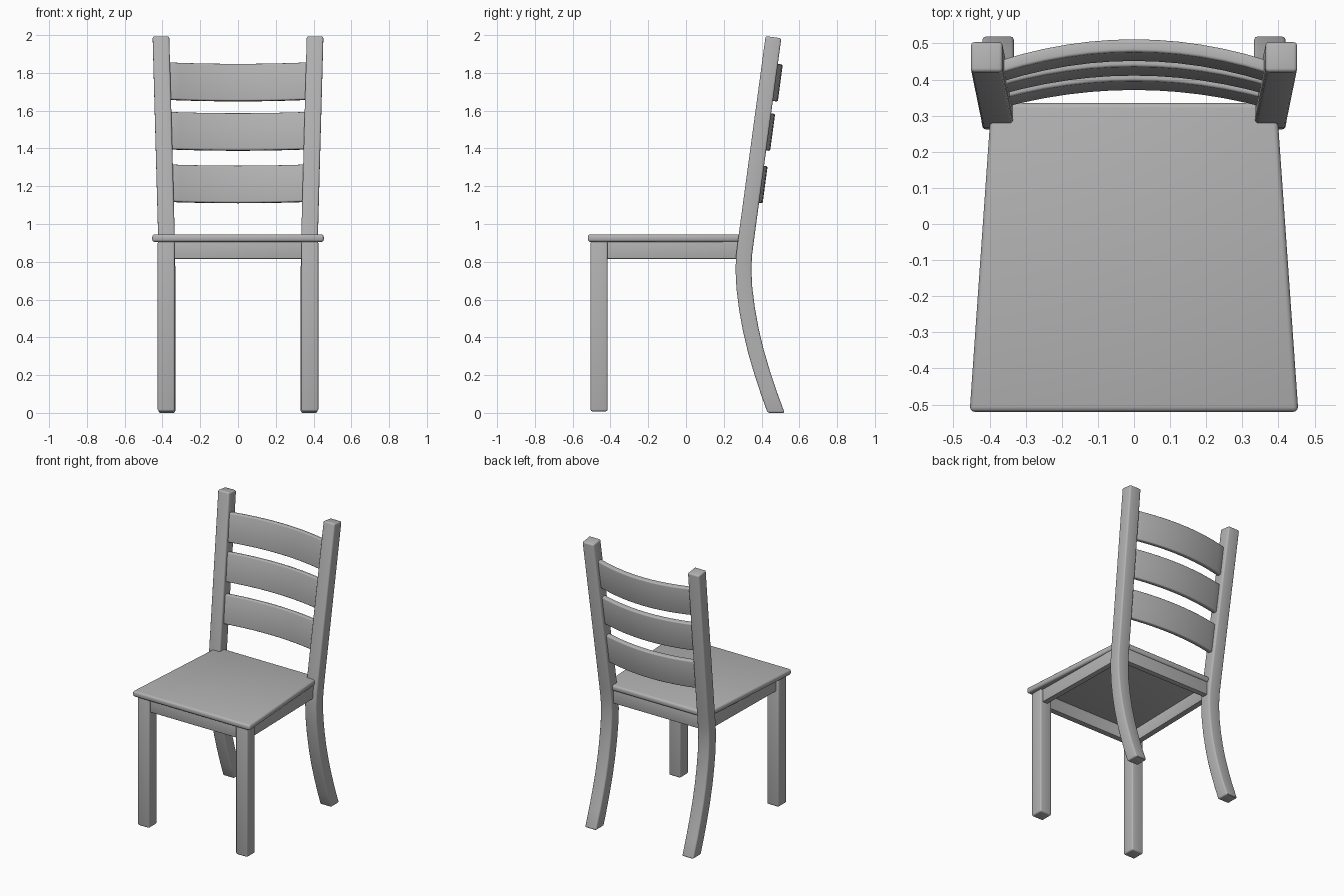
import bpy, bmesh, math
from mathutils import Vector

cube = bpy.data.objects.get("Cube")
if cube:
    bpy.data.objects.remove(cube, do_unlink=True)

grey = bpy.data.materials.new("plain_grey")
grey.use_nodes = True
grey.diffuse_color = (0.45, 0.45, 0.45, 1)
grey.node_tree.nodes["Principled BSDF"].inputs["Base Color"].default_value = grey.diffuse_color


def finish(name, bm, bevel):
    """Round the hard edges, shade smoothly and add the part to the scene."""
    bmesh.ops.recalc_face_normals(bm, faces=bm.faces)
    hard = [e for e in bm.edges if e.calc_face_angle(0) > math.radians(50)]
    bmesh.ops.bevel(bm, geom=hard, offset=bevel, segments=3, profile=0.5,
                    affect='EDGES', clamp_overlap=True)
    mesh = bpy.data.meshes.new(name)
    bm.to_mesh(mesh)
    bm.free()
    mesh.materials.append(grey)
    ob = bpy.data.objects.new(name, mesh)
    bpy.context.collection.objects.link(ob)
    bpy.ops.object.select_all(action='DESELECT')
    ob.select_set(True)
    bpy.context.view_layer.objects.active = ob
    bpy.ops.object.shade_smooth_by_angle(angle=math.radians(35))
    return ob


def loft(name, rings, bevel, closed=False):
    """Skin a list of four-cornered rings, capped or joined end to end."""
    bm = bmesh.new()
    vs = [[bm.verts.new(p) for p in ring] for ring in rings]
    pairs = list(zip(vs, vs[1:])) + ([(vs[-1], vs[0])] if closed else [])
    for a, b in pairs:
        for i in range(4):
            j = (i + 1) % 4
            bm.faces.new((a[i], a[j], b[j], b[i]))
    if not closed:
        bm.faces.new(vs[0])
        bm.faces.new(vs[-1])
    return finish(name, bm, bevel)


def trapezoid(front, back, y0, y1, z):
    return [(-front, y0, z), (front, y0, z), (back, y1, z), (-back, y1, z)]


# Seat board, narrower at the back
loft("seat", [trapezoid(0.455, 0.395, -0.52, 0.335, z) for z in (0.905, 0.945)], 0.014)

# Apron frame under the seat
outer = [trapezoid(0.408, 0.392, -0.49, 0.325, z) for z in (0.815, 0.91)]
inner = [trapezoid(0.368, 0.352, -0.45, 0.285, z) for z in (0.91, 0.815)]
loft("apron_frame", outer + inner, 0.004, closed=True)

# Rear post path: x, y, z of the centre line, curved below and leaning above
post_path = [Vector(p) for p in (
    (0.376, 0.477, 0.0), (0.376, 0.437, 0.11), (0.376, 0.401, 0.22),
    (0.376, 0.369, 0.33), (0.376, 0.343, 0.44), (0.376, 0.323, 0.55),
    (0.376, 0.309, 0.66), (0.376, 0.304, 0.76), (0.377, 0.308, 0.84),
    (0.379, 0.321, 0.94), (0.408, 0.463, 1.989))]


def post_rings(side):
    rings = []
    for i, p in enumerate(post_path):
        t = post_path[min(i + 1, len(post_path) - 1)] - post_path[max(i - 1, 0)]
        n = Vector((0, t.z, -t.y)).normalized() * 0.042
        if i == 0:
            n = Vector((0, 0.045, 0))
        w = Vector((0.044, 0, 0))
        rings.append([((q.x * side), q.y, q.z)
                      for q in (p - w - n, p + w - n, p + w + n, p - w + n)])
    return rings


for label, side in (("left", 1), ("right", -1)):
    loft("rear_post_" + label, post_rings(side), 0.01)
    # Straight front leg
    x = 0.38 * side
    loft("front_leg_" + label,
         [[(x + dx, -0.46 + dy, z) for dx, dy in
           ((-0.045, -0.045), (0.045, -0.045), (0.045, 0.045), (-0.045, 0.045))]
          for z in (0.008, 0.908)], 0.01)

# Bowed back slats, tilted with the posts
lean = Vector((0, 0.134, 1)).normalized()
depth = Vector((0, lean.z, -lean.y))
for name, z, bow in (("lower_slat", 1.215, 0.043), ("middle_slat", 1.493, 0.045),
                     ("upper_slat", 1.755, 0.05)):
    centre = Vector((0, 0.306 + (z - 0.83) * 0.136, z))
    rings = []
    for k in range(13):
        u = k / 6 - 1
        mid = centre + Vector((u * 0.37, 0, 0)) + depth * bow * (1 - 1.18 * u * u)
        rings.append([mid + depth * a * 0.018 + lean * b * 0.099
                      for a, b in ((-1, -1), (1, -1), (1, 1), (-1, 1))])
    loft(name, rings, 0.008)
